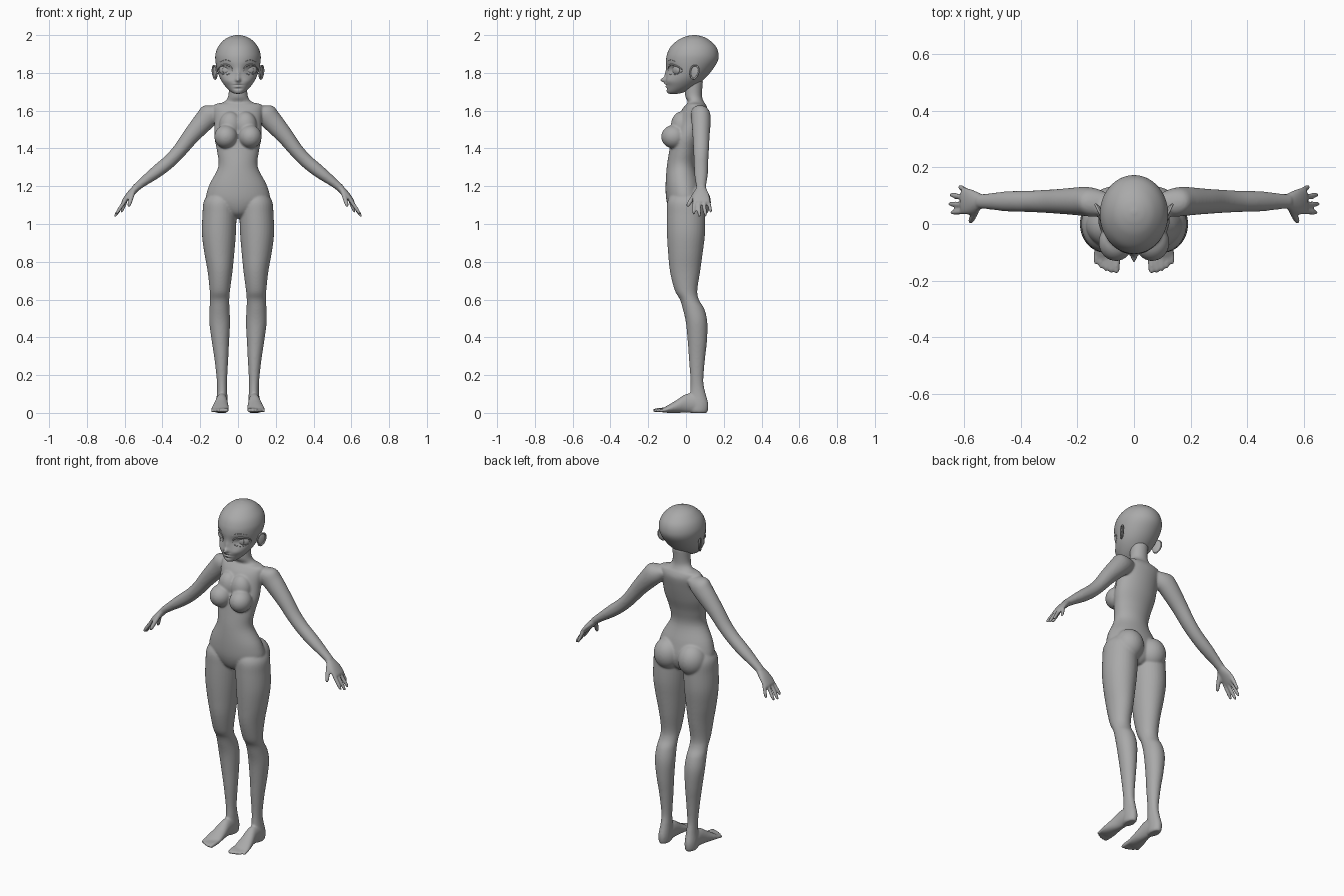
import bpy, bmesh, math
from math import cos, sin, pi, exp
from mathutils import Vector, Matrix
from mathutils.bvhtree import BVHTree

cube = bpy.data.objects.get("Cube")
if cube:
    bpy.data.objects.remove(cube, do_unlink=True)

GREY = (0.4, 0.4, 0.4, 1)
mat = bpy.data.materials.new("neutral grey")
mat.use_nodes = True
mat.diffuse_color = GREY
mat.node_tree.nodes["Principled BSDF"].inputs["Base Color"].default_value = GREY


def spline(rows, steps):
    """Smooth the rows of numbers with a Catmull-Rom spline."""
    out = []
    for i in range(len(rows) - 1):
        a, b, c, d = (rows[max(0, min(len(rows) - 1, i + k))] for k in (-1, 0, 1, 2))
        for j in range(steps):
            t = j / steps
            out.append([q + t / 2 * (r - p + t * (2 * p - 5 * q + 4 * r - s
                        + t * (3 * (q - r) + s - p))) for p, q, r, s in zip(a, b, c, d)])
    return out + [list(rows[-1])]


def loft(bm, rings, axis=(0, 0, 1), side=1, n=32, steps=5):
    """Skin elliptical rings (x, y, z, radius u, radius v) set across the axis."""
    axis = Vector(axis).normalized()
    v = Vector((0, 0, 1)) if abs(axis.y) > 0.8 else Vector((0, 1, 0))
    u = v.cross(axis).normalized()
    v = axis.cross(u)
    loops = []
    for x, y, z, ru, rv in spline(rings, steps):
        loop = []
        for k in range(n):
            a = 2 * pi * k / n
            p = Vector((x, y, z)) + u * max(ru, .001) * cos(a) + v * max(rv, .001) * sin(a)
            loop.append(bm.verts.new((p.x * side, p.y, p.z)))
        loops.append(loop)
    for low, high in zip(loops, loops[1:]):
        for k in range(n):
            bm.faces.new((low[k - 1], low[k], high[k], high[k - 1]))
    bm.faces.new(loops[0])
    bm.faces.new(loops[-1])


def upright(rows):
    """Turn (z, front y, back y, half width) rows into rings."""
    return [(0, (f + b) / 2, z, w, (b - f) / 2) for z, f, b, w in rows]


def digit(bm, base, tip, r, side):
    """A rounded, tapering finger or toe."""
    base, tip = Vector(base), Vector(tip)
    rings = [(*base.lerp(tip, t), r * k, r * k)
             for t, k in ((0, 1), (.5, 1), (.85, .85), (.96, .55), (1, .1))]
    loft(bm, rings, tip - base, side, 12, 3)


def blob(bm, loc, size):
    m = Matrix.Translation(loc) @ Matrix.Diagonal((*size, 1))
    bmesh.ops.create_uvsphere(bm, u_segments=32, v_segments=20, radius=1, matrix=m)


def finish(bm, name):
    bmesh.ops.recalc_face_normals(bm, faces=bm.faces)
    for f in bm.faces:
        f.smooth = True
    mesh = bpy.data.meshes.new(name)
    bm.to_mesh(mesh)
    bm.free()
    mesh.materials.append(mat)
    ob = bpy.data.objects.new(name, mesh)
    bpy.context.collection.objects.link(ob)
    return ob


# Torso and neck
body = bmesh.new()
loft(body, upright([
    (1.03, -.04, .05, .03), (1.06, -.08, .08, .09), (1.12, -.103, .095, .165),
    (1.2, -.108, .08, .155), (1.3, -.102, .05, .105), (1.38, -.09, .06, .11),
    (1.46, -.075, .085, .125), (1.54, -.05, .105, .125), (1.6, -.025, .115, .13),
    (1.632, .0, .105, .125), (1.646, .01, .095, .075), (1.68, -.005, .085, .051),
    (1.76, -.005, .09, .05)]), n=48)

for s in (1, -1):
    # Chest and seat volumes
    blob(body, (s * .064, -.065, 1.462), (.061, .066, .062))
    blob(body, (s * .04, -.025, 1.52), (.06, .055, .075))
    blob(body, (s * .078, .05, 1.115), (.08, .082, .09))
    # Leg
    loft(body, [
        (.09, 0, 1.17, .055, .07), (.095, 0, 1.12, .086, .098), (.098, 0, 1.05, .09, .102),
        (.101, 0, .95, .09, .101), (.099, -.003, .85, .08, .092), (.095, -.005, .75, .066, .08),
        (.096, 0, .65, .054, .06), (.097, .018, .6, .051, .05), (.098, .04, .55, .053, .057),
        (.097, .056, .48, .055, .057), (.093, .06, .38, .046, .051), (.088, .058, .28, .036, .042),
        (.085, .058, .17, .027, .034), (.084, .062, .11, .027, .04), (.086, .068, .05, .031, .05),
        (.086, .068, .012, .03, .048), (.086, .068, 0, .024, .042)], side=s)
    # Foot and toes
    loft(body, [
        (.086, .115, .04, .012, .02), (.086, .1, .04, .024, .036), (.086, .05, .05, .03, .05),
        (.087, .0, .05, .033, .05), (.091, -.05, .034, .041, .034), (.094, -.09, .022, .047, .022),
        (.095, -.12, .014, .044, .012), (.095, -.13, .012, .038, .006)], (0, -1, 0), s)
    for i in range(5):
        x, r = .06 + .0185 * i, .0125 - .001 * i
        digit(body, (x, -.1, .018), (x + .002, -.176 + .002 * i * i, r), r, s)
    # Arm
    loft(body, [
        (.09, .07, 1.605, .03, .035), (.14, .076, 1.585, .058, .05), (.18, .08, 1.545, .055, .051),
        (.25, .08, 1.465, .045, .045), (.31, .08, 1.388, .038, .041), (.36, .08, 1.335, .036, .038),
        (.41, .08, 1.293, .035, .037), (.455, .08, 1.258, .031, .035), (.505, .08, 1.22, .024, .029),
        (.545, .08, 1.188, .02, .025)], (.7, 0, -.7), s)
    # Palm, fingers and thumb
    loft(body, [
        (.535, .08, 1.195, .018, .024), (.555, .08, 1.175, .019, .034), (.58, .08, 1.148, .017, .045),
        (.603, .08, 1.12, .013, .047), (.61, .08, 1.112, .008, .042)], (.65, 0, -.75), s)
    for base, tip in (((.592, .116, 1.128), (.618, .133, 1.06)),
                      ((.6, .093, 1.122), (.65, .104, 1.042)),
                      ((.6, .068, 1.122), (.655, .071, 1.036)),
                      ((.595, .045, 1.127), (.648, .04, 1.05))):
        digit(body, base, tip, .0105, s)
    digit(body, (.555, .055, 1.17), (.58, .004, 1.09), .0125, s)

body_ob = finish(body, "body")
remesh = body_ob.modifiers.new("merge parts", 'REMESH')
remesh.mode = 'VOXEL'
remesh.voxel_size = .0052
remesh.use_smooth_shade = True
relax = body_ob.modifiers.new("soften joins", 'SMOOTH')
relax.factor = .5
relax.iterations = 9

# Head
head = bmesh.new()
loft(head, upright([
    (1.689, -.085, -.05, .008), (1.696, -.1, -.015, .032), (1.725, -.105, .045, .064),
    (1.765, -.106, .095, .092), (1.81, -.104, .135, .109), (1.86, -.106, .167, .119),
    (1.9, -.1, .172, .119), (1.94, -.08, .158, .104), (1.975, -.04, .122, .073),
    (1.993, .0, .085, .04), (2.0, .035, .05, .008)]), n=96, steps=10)

# Sculpted face: x, z, width, height, push along y
BUMPS = [(.064, 1.816, .034, .028, .017), (0, 1.762, .011, .013, -.027),
         (0, 1.79, .01, .025, -.008), (0, 1.742, .02, .005, -.006),
         (0, 1.735, .022, .003, .006), (0, 1.728, .016, .005, -.005),
         (0, 1.716, .02, .005, .005), (.055, 1.755, .03, .018, -.006)]
for p in head.verts:
    if p.co.y < .02:
        x, z, fade = abs(p.co.x), p.co.z, min(1, (.02 - p.co.y) / .05)
        p.co.y += fade * sum(d * exp(-((x - bx) / w) ** 2 - ((z - bz) / h) ** 2)
                             for bx, bz, w, h, d in BUMPS)
bmesh.ops.recalc_face_normals(head, faces=head.faces)
face = BVHTree.FromBMesh(head)
finish(head, "head")


def on_face(x, z):
    hit = face.ray_cast(Vector((x, -1, z)), Vector((0, 1, 0)))[0]
    return Vector((x, hit.y if hit else 0, z))


def stroke(name, points, depth, closed=False):
    """A thin raised line that tapers at open ends."""
    cu = bpy.data.curves.new(name, 'CURVE')
    cu.dimensions = '3D'
    cu.bevel_depth = depth
    cu.bevel_resolution = 2
    sp = cu.splines.new('POLY')
    sp.points.add(len(points) - 1)
    for i, co in enumerate(points):
        sp.points[i].co = (*co, 1)
        sp.points[i].radius = 1 if closed else .2 + sin(pi * i / (len(points) - 1))
    sp.use_cyclic_u = closed
    sp.use_smooth = True
    cu.materials.append(mat)
    bpy.context.collection.objects.link(bpy.data.objects.new(name, cu))


for s, label in ((1, "left"), (-1, "right")):
    # Eyeball with raised iris edge
    eye = bmesh.new()
    centre = on_face(s * .066, 1.816) + Vector((0, .011, 0))
    blob(eye, (0, 0, 0), (.037, .016, .029))
    bmesh.ops.transform(eye, verts=eye.verts, matrix=Matrix.Translation(centre)
                        @ Matrix.Rotation(s * .45, 4, 'Z'))
    eye_tree = BVHTree.FromBMesh(eye)
    finish(eye, label + "_eye")
    rim = []
    for k in range(24):
        a = 2 * pi * k / 24
        start = Vector((centre.x + .016 * cos(a), -1, centre.z + .021 * sin(a)))
        rim.append(eye_tree.ray_cast(start, Vector((0, 1, 0)))[0] or centre)
    stroke(label + "_iris_edge", rim, .001, True)
    # Eyelids and eyebrow
    for name, height, depth, lo, hi in (("upper_lid", .027, .004, -.1, 1.1),
                                        ("lower_lid", -.026, .002, .1, .9)):
        arc = [pi * (lo + (hi - lo) * k / 16) for k in range(17)]
        stroke(f"{label}_{name}", [on_face(s * (.067 + .037 * cos(a)), 1.816 + height * sin(a))
                                   for a in arc], depth)
    stroke(label + "_eyebrow", [on_face(s * (.035 + .06 * k / 12), 1.858 + .01 * sin(pi * k / 12))
                                for k in range(13)], .0016)
    # Ear: thin shell with a rolled rim
    turn = Matrix.Translation((s * .12, .046, 1.803)) @ Matrix.Rotation(-s * .45, 4, 'Z') \
        @ Matrix.Rotation(-.25, 4, 'X')
    ear = bmesh.new()
    blob(ear, (0, 0, 0), (.007, .025, .036))
    bmesh.ops.transform(ear, verts=ear.verts, matrix=turn)
    finish(ear, label + "_ear")
    outline = [turn @ Vector((s * .004, .024 * cos(a) * (1 + .2 * sin(a)), .036 * sin(a)))
               for a in (2 * pi * k / 32 for k in range(32))]
    stroke(label + "_ear_rim", outline, .0045, True)
